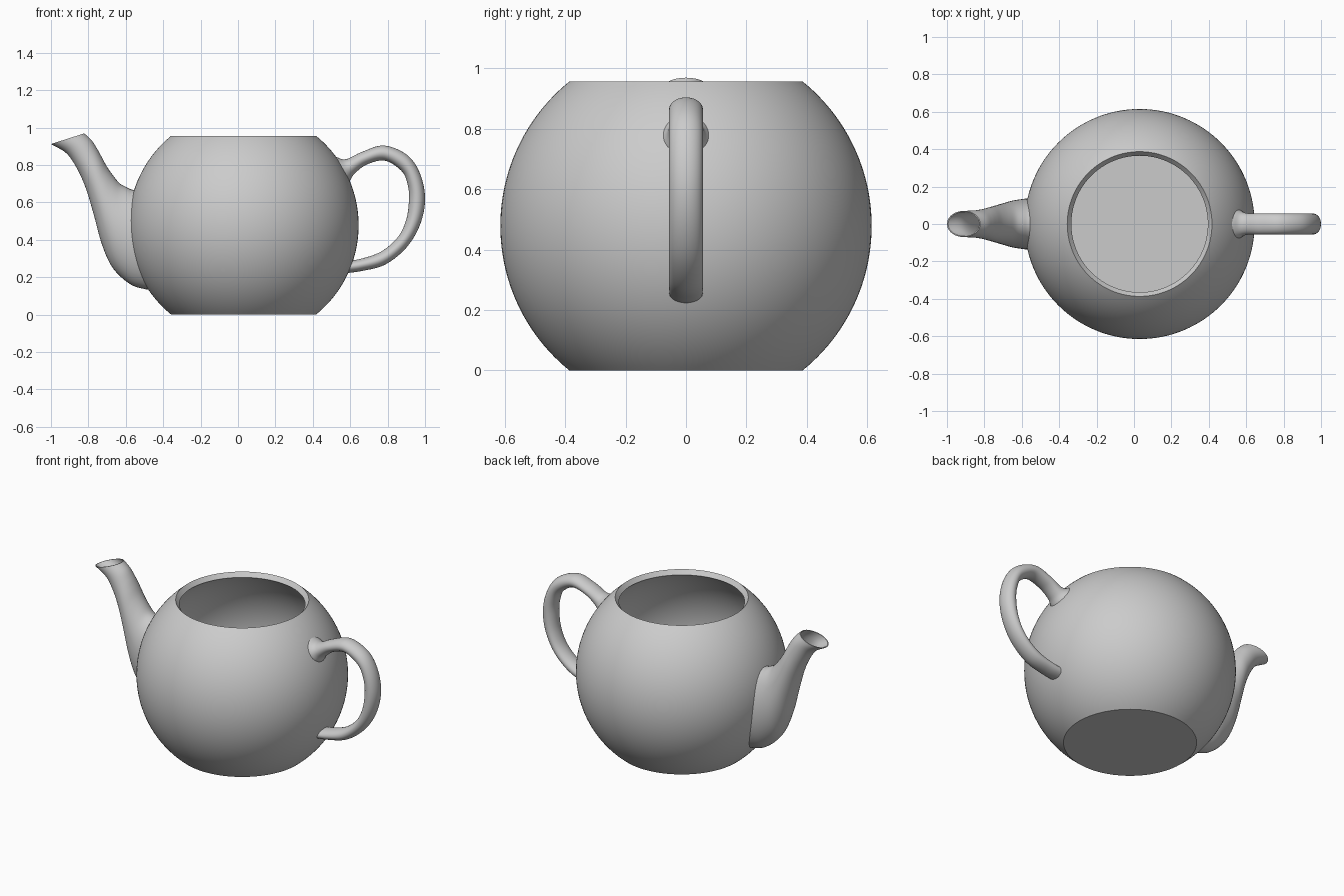
import bpy, bmesh, math
from mathutils import Vector

if "Cube" in bpy.data.objects:
    bpy.data.objects.remove(bpy.data.objects["Cube"], do_unlink=True)

CENTRE = Vector((0.03, 0, 0.478))
RADIUS, WALL = 0.615, 0.035

clay = bpy.data.materials.new("plain grey")
clay.use_nodes = True
GREY = (0.6, 0.6, 0.6, 1)
clay.diffuse_color = GREY
clay.node_tree.nodes["Principled BSDF"].inputs["Base Color"].default_value = GREY


def skin(name, rings):
    """Join closed rings of points into one smooth capped surface."""
    bm = bmesh.new()
    loops = [[bm.verts.new(p) for p in ring] for ring in rings]
    n = len(loops[0])
    for a, b in zip(loops, loops[1:]):
        for i in range(n):
            j = (i + 1) % n
            bm.faces.new((a[i], a[j], b[j], b[i]))
    bm.faces.new(loops[0])
    bm.faces.new(loops[-1])
    bmesh.ops.recalc_face_normals(bm, faces=bm.faces)
    mesh = bpy.data.meshes.new(name)
    bm.to_mesh(mesh)
    bm.free()
    obj = bpy.data.objects.new(name, mesh)
    bpy.context.collection.objects.link(obj)
    mesh.materials.append(clay)
    bpy.ops.object.select_all(action="DESELECT")
    obj.select_set(True)
    bpy.context.view_layer.objects.active = obj
    bpy.ops.object.shade_smooth_by_angle(angle=math.radians(35))
    return obj


def smooth_path(points, steps=8):
    """Catmull-Rom curve through tuples of any length."""
    pts = [Vector(p) for p in points]
    pts = [2 * pts[0] - pts[1]] + pts + [2 * pts[-1] - pts[-2]]
    out = []
    for a, b, c, d in zip(pts, pts[1:], pts[2:], pts[3:]):
        for s in range(steps):
            t = s / steps
            out.append(0.5 * (2 * b + (c - a) * t + (2 * a - 5 * b + 4 * c - d) * t * t
                              + (3 * b - a - 3 * c + d) * t ** 3))
    return out + [pts[-2]]


def oval(section, scale=1, count=40):
    """Oval spanning two outline points, kept out of the hollow body."""
    x1, z1, x2, z2, half = section
    mid = Vector(((x1 + x2) / 2, 0, (z1 + z2) / 2))
    arm = Vector(((x2 - x1) / 2, 0, (z2 - z1) / 2)) * scale
    ring = []
    for i in range(count):
        a = math.tau * i / count
        p = mid + arm * math.cos(a) + Vector((0, half * scale * math.sin(a), 0))
        away = p - CENTRE
        if away.length < RADIUS - 0.015:
            p = CENTRE + away.normalized() * (RADIUS - 0.015)
        ring.append(p)
    return ring


def circle(r, z, count=128):
    return [(CENTRE.x + r * math.cos(math.tau * i / count),
             r * math.sin(math.tau * i / count), z) for i in range(count)]


# Hollow round body, flat base, bevelled rim and flat inner floor
cut = math.asin(CENTRE.z / RADIUS)
floor_cut = math.asin((CENTRE.z - WALL) / (RADIUS - WALL))
N = 48
outer = [-cut + 2 * cut * i / N for i in range(N + 1)]
inner = [cut - (cut + floor_cut) * i / N for i in range(N + 1)]
skin("body", [circle(r * math.cos(a), CENTRE.z + r * math.sin(a))
              for r, angles in ((RADIUS, outer), (RADIUS - WALL, inner)) for a in angles])

# Spout: lower outline x, z, upper outline x, z, half width
spout = smooth_path([
    (-0.44, 0.13, -0.50, 0.66, 0.145),
    (-0.50, 0.137, -0.56, 0.667, 0.14),
    (-0.58, 0.165, -0.59, 0.678, 0.135),
    (-0.67, 0.25, -0.63, 0.70, 0.125),
    (-0.727, 0.374, -0.665, 0.74, 0.112),
    (-0.77, 0.53, -0.70, 0.79, 0.10),
    (-0.81, 0.665, -0.73, 0.845, 0.09),
    (-0.855, 0.77, -0.755, 0.89, 0.08),
    (-0.915, 0.86, -0.783, 0.932, 0.073),
    (-1.0, 0.912, -0.822, 0.969, 0.07)])
skin("spout", [oval(s) for s in spout] + [oval(s, 0.93) for s in spout[:24:-1]])

# Handle: inner outline x, z, outer outline x, z, half width
handle = smooth_path([
    (0.57, 0.67, 0.46, 0.87, 0.11),
    (0.598, 0.715, 0.525, 0.843, 0.075),
    (0.625, 0.755, 0.578, 0.831, 0.058),
    (0.69, 0.803, 0.663, 0.87, 0.056),
    (0.786, 0.823, 0.78, 0.904, 0.056),
    (0.877, 0.765, 0.905, 0.853, 0.056),
    (0.908, 0.69, 0.975, 0.75, 0.056),
    (0.914, 0.615, 1.0, 0.615, 0.056),
    (0.90, 0.51, 0.973, 0.48, 0.056),
    (0.855, 0.415, 0.90, 0.358, 0.056),
    (0.765, 0.337, 0.786, 0.267, 0.056),
    (0.65, 0.297, 0.66, 0.233, 0.056),
    (0.56, 0.285, 0.56, 0.22, 0.056)])
skin("handle", [oval(s) for s in handle])
